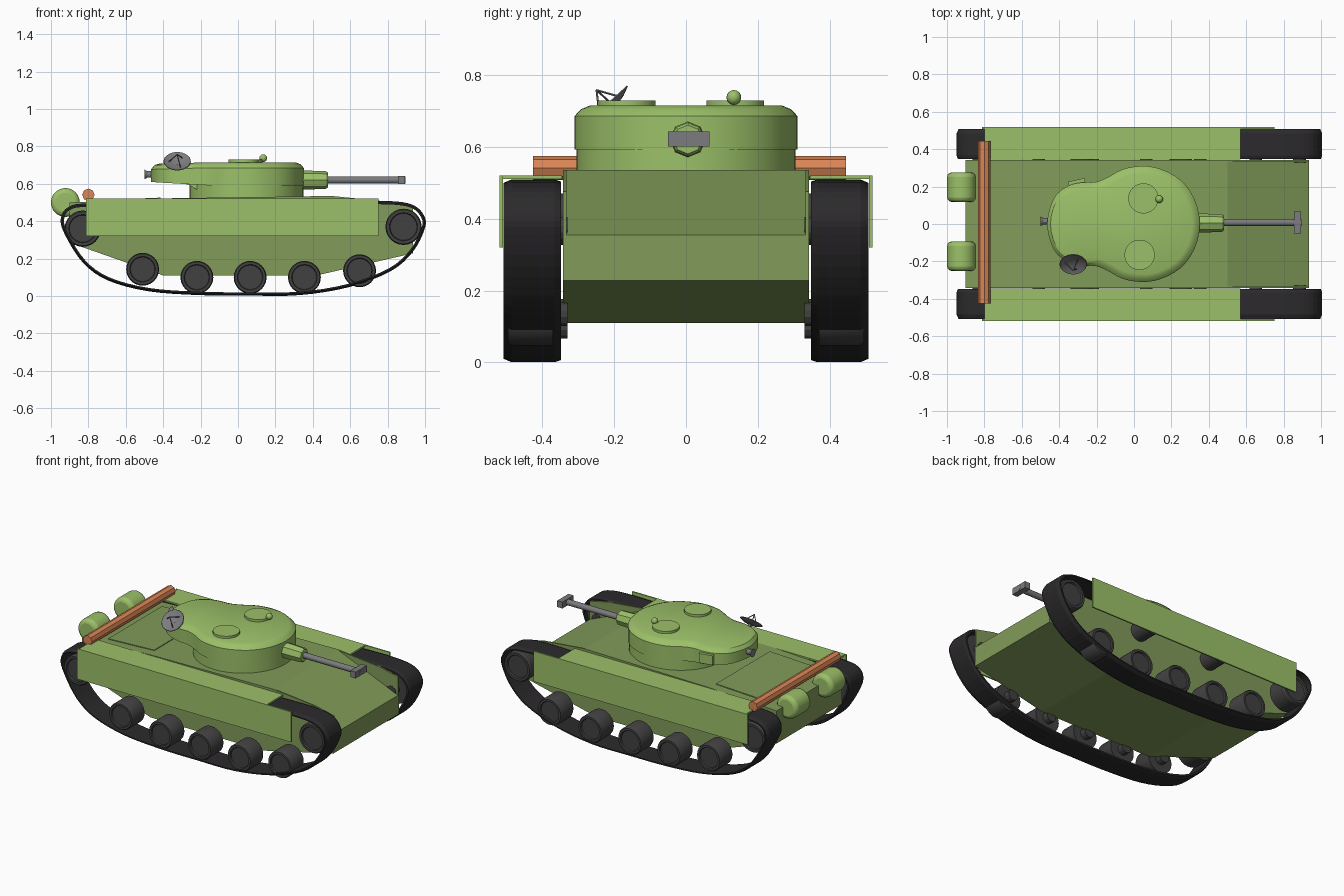
import bpy, bmesh
from math import cos, sin, pi
from mathutils import Vector

if "Cube" in bpy.data.objects:
    bpy.data.objects.remove(bpy.data.objects["Cube"])


def material(name, rgb):
    m = bpy.data.materials.new(name)
    m.diffuse_color = (*rgb, 1)
    m.use_nodes = True
    m.node_tree.nodes["Principled BSDF"].inputs["Base Color"].default_value = m.diffuse_color
    return m


GREEN = material("light_green", (0.33, 0.53, 0.14))
OLIVE = material("olive_green", (0.22, 0.33, 0.10))
RUBBER = material("track_black", (0.025, 0.023, 0.025))
WHEEL = material("wheel_grey", (0.055, 0.052, 0.052))
STEEL = material("steel", (0.2, 0.2, 0.21))
WOOD = material("wood", (0.7, 0.24, 0.09))


def loft(name, rings, mat, cyclic=False, smooth=None, bevel=0):
    """Skin a list of equal-length rings; caps the ends unless cyclic."""
    bm = bmesh.new()
    vs = [[bm.verts.new(p) for p in r] for r in rings]
    n, k = len(vs), len(vs[0])
    for i in range(n if cyclic else n - 1):
        a, b = vs[i], vs[(i + 1) % n]
        for j in range(k):
            bm.faces.new((a[j], a[(j + 1) % k], b[(j + 1) % k], b[j]))
    if not cyclic:
        bm.faces.new(vs[0])
        bm.faces.new(vs[-1])
    bmesh.ops.recalc_face_normals(bm, faces=bm.faces)
    me = bpy.data.meshes.new(name)
    bm.to_mesh(me)
    bm.free()
    ob = bpy.data.objects.new(name, me)
    bpy.context.collection.objects.link(ob)
    me.materials.append(mat)
    if bevel:
        mod = ob.modifiers.new("bevel", "BEVEL")
        mod.width, mod.segments = bevel, 3
    if smooth:
        bpy.ops.object.select_all(action="DESELECT")
        ob.select_set(True)
        bpy.context.view_layer.objects.active = ob
        bpy.ops.object.shade_smooth_by_angle(angle=smooth)
    return ob


def prism(name, profile, y0, y1, mat):
    """Side profile (x, z) extruded across y."""
    return loft(name, [[(x, y, z) for x, z in profile] for y in (y0, y1)], mat)


def box(name, x0, x1, y0, y1, z0, z1, mat):
    return prism(name, [(x0, z0), (x1, z0), (x1, z1), (x0, z1)], y0, y1, mat)


def lathe(name, start, axis, stations, mat, sides=24, **kw):
    """Round part: stations are (distance along axis, radius)."""
    d = Vector(axis).normalized()
    u = d.orthogonal().normalized()
    v = d.cross(u)
    rings = [[Vector(start) + d * t + (u * cos(2 * pi * i / sides) + v * sin(2 * pi * i / sides)) * r
              for i in range(sides)] for t, r in stations]
    return loft(name, rings, mat, **kw)


def rod(name, a, b, r, mat, sides=6, **kw):
    d = Vector(b) - Vector(a)
    return lathe(name, a, d, [(0, r), (d.length, r)], mat, sides, **kw)


def spline(pts, steps):
    """Closed smooth curve through 2D points."""
    p = [Vector(q) for q in pts]
    out = []
    for i in range(len(p)):
        a, b, c, d = (p[(i + j - 1) % len(p)] for j in range(4))
        for s in range(steps):
            t = s / steps
            out.append((2 * b + (c - a) * t + (2 * a - 5 * b + 4 * c - d) * t * t
                        + (3 * b - a - 3 * c + d) * t ** 3) / 2)
    return out


# Hull and engine deck panel
prism("hull", [(-0.40, 0.11), (0.42, 0.11), (0.935, 0.228), (0.935, 0.355), (0.50, 0.535),
               (-0.40, 0.522), (-0.90, 0.50), (-0.90, 0.285)], -0.342, 0.342, OLIVE)
prism("engine_deck", [(-0.75, 0.50), (-0.415, 0.50), (-0.415, 0.526), (-0.75, 0.512)], -0.28, 0.28, OLIVE)

# Running gear and fenders, both sides
track_path = spline([(-0.935, 0.41), (-0.912, 0.33), (-0.82, 0.187), (-0.69, 0.095), (-0.476, 0.038),
                     (-0.21, 0.018), (0.06, 0.015), (0.33, 0.018), (0.59, 0.06), (0.81, 0.144),
                     (0.925, 0.245), (0.985, 0.36), (0.985, 0.42), (0.93, 0.475), (0.80, 0.495),
                     (0.50, 0.492), (0.0, 0.485), (-0.50, 0.485), (-0.80, 0.483), (-0.90, 0.465)], 4)
wheels = [(-0.51, 0.143), (-0.22, 0.1), (0.065, 0.1), (0.355, 0.1), (0.65, 0.135)]
for s, side in ((-1, "right"), (1, "left")):
    # Side plate beside the glacis
    prism("glacis_side_" + side, [(0.50, 0.535), (0.935, 0.355), (0.935, 0.475), (0.80, 0.505)],
          s * 0.332, s * 0.342, OLIVE)
    # Track belt
    rings, n = [], len(track_path)
    for i, p in enumerate(track_path):
        t = (track_path[(i + 1) % n] - track_path[i - 1]).normalized()
        o = Vector((t.y, -t.x))
        ring = []
        for y, off in ((0.348, -0.005), (0.348, 0.007), (0.365, 0.013), (0.485, 0.013), (0.508, 0.003), (0.508, -0.005)):
            q = p + o * off
            ring.append((q.x, s * y, q.y))
        rings.append(ring)
    loft("track_" + side, rings, RUBBER, cyclic=True)
    # Road wheels, drive wheel, idler and return rollers
    for i, (x, z, r) in enumerate([(x, z, 0.088) for x, z in wheels] + [(0.885, 0.37, 0.097), (-0.83, 0.36, 0.097)]):
        lathe(f"wheel_{side}_{i}", (x, s * 0.37, z), (0, s, 0),
              [(0, r), (0.115, r), (0.125, r * 0.94), (0.125, r * 0.78), (0.115, r * 0.74)], WHEEL, smooth=0.5)
        rod(f"axle_{side}_{i}", (x, s * 0.33, z), (x, s * 0.38, z), 0.035, WHEEL, 12)
    for x in (-0.28, 0.25):
        rod(f"return_roller_{side}", (x, s * 0.34, 0.41), (x, s * 0.46, 0.41), 0.06, WHEEL, 20, smooth=0.5)
    # Fender top and skirt
    box("fender_top_" + side, -0.80, 0.57, s * 0.345, s * 0.518, 0.51, 0.52, GREEN)
    box("skirt_" + side, -0.812, 0.75, s * 0.509, s * 0.518, 0.32, 0.52, GREEN)

# Turret: round ring with an overhanging rear bustle
rod("turret_ring", (0.045, 0, 0.515), (0.045, 0, 0.61), 0.305, GREEN, 40, smooth=0.5)
half = [(0.325, 0.13), (0.25, 0.235), (0.14, 0.295), (0.04, 0.31), (-0.06, 0.293), (-0.14, 0.25),
        (-0.205, 0.225), (-0.28, 0.222), (-0.36, 0.20), (-0.43, 0.135)]
outline = spline([(0.352, 0)] + half + [(-0.465, 0)] + [(x, -y) for x, y in half[::-1]], 3)


def inset(dist, z0, z1):
    """Outline moved inward; z runs from z0 at the rear to z1 at the front."""
    ring, n = [], len(outline)
    for i, p in enumerate(outline):
        t = (outline[(i + 1) % n] - outline[i - 1]).normalized()
        q = p + Vector((-t.y, t.x)) * dist
        f = min(1, max(0, (p.x + 0.47) / 0.3))
        ring.append((q.x, q.y, z0 + (z1 - z0) * f))
    return ring


loft("turret", [inset(0.0, 0.61, 0.592), inset(0, 0.677, 0.685), inset(0.018, 0.70, 0.704),
                inset(0.042, 0.707, 0.714)], GREEN, smooth=0.45)
prism("bustle_underside", [(-0.33, 0.61), (-0.26, 0.593), (-0.15, 0.525), (0.0, 0.525), (0.0, 0.61)], -0.15, 0.15, GREEN)

# Roof hatches and knob
for name, x, y in (("hatch_left", 0.05, 0.137), ("hatch_right", 0.03, -0.165)):
    lathe(name, (x, y, 0.70), (0, 0, 1), [(0, 0.081), (0.029, 0.081)], GREEN, 28, smooth=0.5)
lathe("roof_knob", (0.135, 0.133, 0.716), (0, 0, 1),
      [(0.021 - 0.0205 * cos(pi * i / 8), max(0.001, 0.0205 * sin(pi * i / 8))) for i in range(9)], GREEN, 16, smooth=1)

# Rear port and stowage box on the bustle
lathe("rear_port", (-0.45, 0.015, 0.65), (-1, 0, 0), [(0, 0.018), (0.035, 0.018), (0.05, 0.027)], STEEL, 12, smooth=0.5)
stow = box("stowage_box", -0.045, 0.045, -0.018, 0.018, 0.61, 0.672, GREEN)
stow.location, stow.rotation_euler = (-0.305, 0.218, 0), (0, 0, 0.22)

# Gun with mantlet and muzzle brake
lathe("mantlet", (0.33, 0.005, 0.62), (1, 0, 0), [(0, 0.05), (0.06, 0.05), (0.14, 0.047), (0.15, 0.04)], GREEN, 8)
rod("gun_barrel", (0.45, 0.008, 0.62), (0.895, 0.008, 0.62), 0.019, STEEL, 16, smooth=0.5)
box("muzzle_brake", 0.855, 0.893, -0.05, 0.066, 0.60, 0.642, STEEL)

# Dish antenna with tripod feed
c, nrm = Vector((-0.325, -0.215, 0.72)), Vector((0, -0.67, 0.74)).normalized()
lathe("dish", c, nrm, [(-0.018, 0.015), (-0.012, 0.045), (0.0, 0.073), (0.003, 0.071), (-0.008, 0.045), (-0.013, 0.01)],
      STEEL, 24, smooth=0.5)
u = nrm.orthogonal().normalized()
v = nrm.cross(u)
tip = c + nrm * 0.05
for i in range(3):
    a = 2 * pi * i / 3
    rod(f"dish_strut_{i}", c + (u * cos(a) + v * sin(a)) * 0.045 - nrm * 0.008, tip, 0.003, STEEL, 5)
rod("dish_mount", c - nrm * 0.045, c - nrm * 0.012, 0.014, STEEL, 8)

# Log and fuel drums at the rear
rod("log", (-0.80, -0.425, 0.541), (-0.80, 0.445, 0.541), 0.033, WOOD, 8)
for name, y in (("drum_left", 0.197), ("drum_right", -0.172)):
    rod(name, (-0.923, y - 0.079, 0.50), (-0.923, y + 0.079, 0.50), 0.077, GREEN, 28, bevel=0.025, smooth=0.6)
